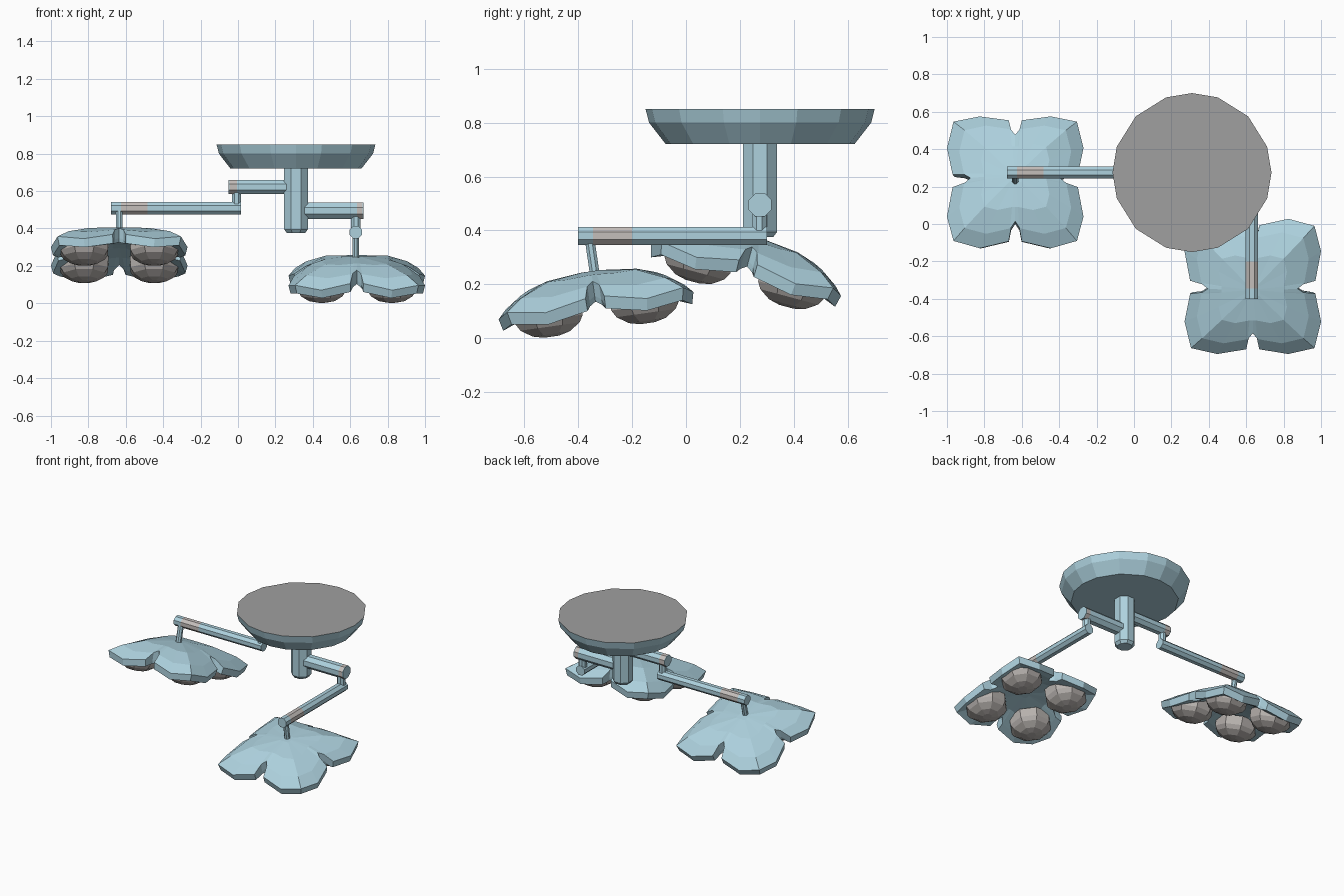
import bpy, bmesh, math
from mathutils import Vector, Matrix

if "Cube" in bpy.data.objects:
    bpy.data.objects.remove(bpy.data.objects["Cube"])


def material(name, rgb):
    m = bpy.data.materials.new(name)
    m.diffuse_color = (*rgb, 1)
    m.use_nodes = True
    m.node_tree.nodes["Principled BSDF"].inputs["Base Color"].default_value = m.diffuse_color
    return m


BLUE = material("pale blue", (0.42, 0.64, 0.73))
GREY = material("ceiling grey", (0.35, 0.35, 0.35))
LENS = material("warm grey lens", (0.47, 0.44, 0.42))
BAND = material("light grey band", (0.56, 0.52, 0.50))


def loft(name, rings, mats, slots, matrix=Matrix()):
    """Skin closed rings of points and cap both ends; slots = cap, segments..., cap."""
    bm = bmesh.new()
    loops = [[bm.verts.new(p) for p in ring] for ring in rings]
    n = len(loops[0])
    bm.faces.new(loops[0][::-1]).material_index = slots[0]
    for k, (a, b) in enumerate(zip(loops, loops[1:])):
        for i in range(n):
            j = (i + 1) % n
            bm.faces.new((a[i], a[j], b[j], b[i])).material_index = slots[k + 1]
    bm.faces.new(loops[-1]).material_index = slots[-1]
    bmesh.ops.recalc_face_normals(bm, faces=bm.faces)
    mesh = bpy.data.meshes.new(name)
    bm.to_mesh(mesh)
    bm.free()
    for m in mats:
        mesh.materials.append(m)
    ob = bpy.data.objects.new(name, mesh)
    ob.matrix_world = matrix
    bpy.context.collection.objects.link(ob)
    return ob


def circle(r, z, angles):
    return [(r * math.cos(math.radians(a)), r * math.sin(math.radians(a)), z) for a in angles]


OCT = [22.5 + 45 * i for i in range(8)]


def rod(name, start, end, r, band=None, end_r=None):
    """Octagonal bar; band = (from, to) distances along it in light grey."""
    p, q = Vector(start), Vector(end)
    d = (q - p).normalized()
    length = (q - p).length
    up = Vector((0, 1, 0)) if abs(d.z) > 0.9 else Vector((0, 0, 1))
    u = d.cross(up).normalized()
    v = u.cross(d)
    stops = [0, *(band or ()), length]
    rings = []
    for t in stops:
        rr = (end_r if end_r and t == length else r) / math.cos(math.pi / 8)
        rings.append([p + d * t + u * x + v * y for x, y, _ in circle(rr, 0, OCT)])
    slots = [0, 0, 1, 0, 0] if band else [0, 0, 0]
    return loft(name, rings, [BLUE, BAND], slots)


# Ceiling dish with grey mounting face
CX, CY = 0.31, 0.275
dish_angles = [q + a for q in (0, 90, 180, 270) for a in (0, 19, 45, 71)]
loft("ceiling_dish",
     [circle(r, z, dish_angles) for r, z in ((0.35, 0.72), (0.412, 0.80), (0.425, 0.85))],
     [BLUE, GREY], [0, 0, 0, 1], Matrix.Translation((CX, CY, 0)))

# Central post, with a narrowed foot
rod("post", (CX, CY, 0.73), (CX, CY, 0.395), 0.063)
rod("post_foot", (CX, CY, 0.395), (CX, CY, 0.375), 0.063, end_r=0.048)

# Left arm
rod("left_upper_arm", (CX, CY, 0.622), (-0.05, CY, 0.622), 0.038, (0.315, 0.355))
rod("left_elbow", (-0.008, CY, 0.60), (-0.008, CY, 0.50), 0.023)
rod("left_lower_arm", (0.015, CY, 0.508), (-0.68, CY, 0.508), 0.033, (0.50, 0.64))
rod("left_stem", (-0.635, 0.262, 0.50), (-0.635, 0.227, 0.36), 0.018)

# Right arm
rod("right_upper_arm", (CX, CY, 0.495), (0.67, CY, 0.495), 0.043, (0.325, 0.355))
rod("right_elbow", (0.63, 0.272, 0.47), (0.63, 0.272, 0.38), 0.026)
rod("right_lower_arm", (0.63, 0.30, 0.38), (0.63, -0.40, 0.38), 0.033, (0.50, 0.645))
rod("right_stem", (0.63, -0.358, 0.37), (0.63, -0.338, 0.235), 0.018)

# Four-lobed lamp shell: a quarter outline running from one notch to the next
QUARTER = [(0.24, 0), (0.27, 0.022), (0.335, 0.035), (0.365, 0.19),
           (0.33, 0.33), (0.19, 0.365), (0.035, 0.335), (0.022, 0.27)]
NOTCH = (0, 1, 7)


def shell_ring(s, drop):
    pts = []
    for k in range(4):
        turn = Matrix.Rotation(k * math.pi / 2, 2)
        for i, p in enumerate(QUARTER):
            p = Vector(p)
            r = p.length
            if i in NOTCH:
                p *= min(s * 0.335, r * (0.9 + 0.1 * s)) / r
            else:
                p *= s
            p = turn @ p
            m = max(abs(p.x), abs(p.y))
            z = 0.25 - 2.2 * m ** 3 - 0.13 * p.length_squared - drop
            pts.append((p.x, p.y, z))
    return pts


def lamp(side, loc, tilt):
    pivot = 0.13
    frame = (Matrix.Translation((loc[0], loc[1], loc[2] + pivot))
             @ Matrix.Rotation(math.radians(tilt), 4, 'X')
             @ Matrix.Translation((0, 0, -pivot)))
    rings = [shell_ring(s, d) for s, d in
             ((0.1, 0.0), (0.5, 0.0), (0.82, 0.0), (1.0, 0.0),
              (0.97, 0.055), (0.82, 0.078), (0.5, 0.078), (0.1, 0.075))]
    loft(side + "_lamp_shell", rings, [BLUE], [0] * 9, frame)
    # Faceted lens under each lobe
    lens = [circle(r, z, OCT) for r, z in
            ((0.14, 0.155), (0.137, 0.095), (0.12, 0.068), (0.075, 0.04), (0.03, 0.03))]
    for i, (sx, sy) in enumerate(((1, 1), (-1, 1), (-1, -1), (1, -1))):
        loft(f"{side}_lens_{i + 1}", lens, [LENS], [0] * 6,
             frame @ Matrix.Translation((0.187 * sx, 0.18 * sy, 0)))


lamp("left", (-0.635, 0.225, 0.13), -15)
lamp("right", (0.635, -0.335, 0.0), 8)
